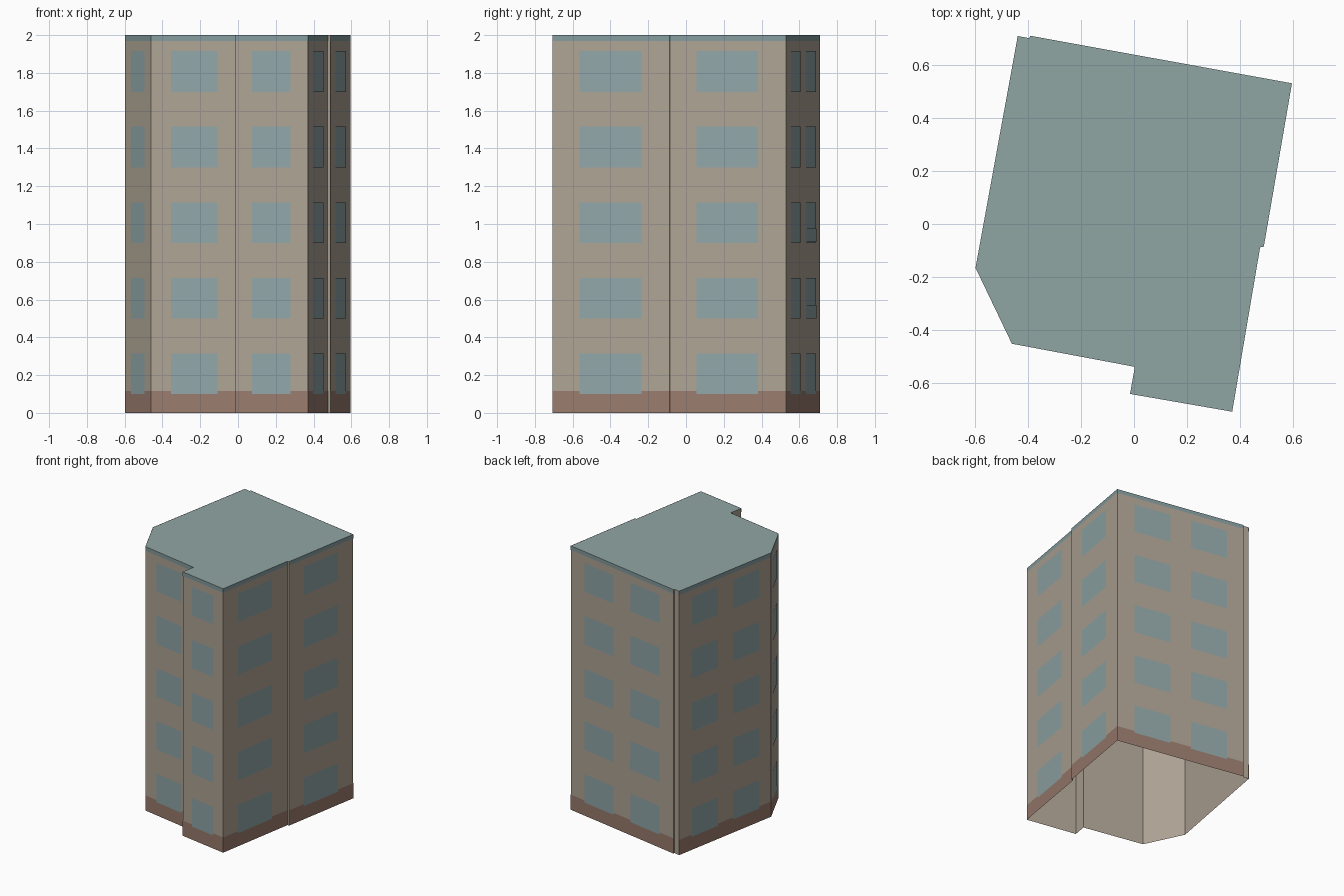
import bpy
import bmesh
from mathutils import Vector

cube = bpy.data.objects.get("Cube")
if cube:
    bpy.data.objects.remove(cube, do_unlink=True)


def material(name, rgb):
    mat = bpy.data.materials.new(name)
    mat.use_nodes = True
    mat.diffuse_color = (*rgb, 1)
    mat.node_tree.nodes["Principled BSDF"].inputs["Base Color"].default_value = (*rgb, 1)
    return mat


wall_mat = material("beige wall", (0.43, 0.37, 0.30))
glass_mat = material("blue grey glass", (0.28, 0.38, 0.39))
roof_mat = material("grey green roof", (0.28, 0.38, 0.37))
base_mat = material("brown base", (0.32, 0.20, 0.155))
trim_mat = material("blue grey trim", (0.23, 0.33, 0.34))

HEIGHT = 2.0
ONE = [(0.23, 0.76)]
TWO = [(0.135, 0.42), (0.583, 0.867)]

# Footprint corners, counter-clockwise, each with the windows of the wall that follows
OUTLINE = [
    (-0.597, -0.165, ONE),    # cut corner
    (-0.46, -0.451, ONE),     # front, recessed
    (0.003, -0.538, None),    # front step
    (-0.015, -0.64, ONE),     # front, projecting
    (0.37, -0.707, ONE),      # side, front half
    (0.475, -0.088, None),    # side step
    (0.489, -0.085, ONE),     # side, back half
    (0.595, 0.53, TWO),       # back
    (-0.391, 0.709, None),    # back step
    (-0.394, 0.700, None),    # narrow back strip
    (-0.438, 0.708, TWO),     # other side
]
corners = [Vector((x, y, 0)) for x, y, _ in OUTLINE]
UP = Vector((0, 0, 1))


def finish(bm, name, mat):
    mesh = bpy.data.meshes.new(name)
    bm.to_mesh(mesh)
    bm.free()
    mesh.materials.append(mat)
    obj = bpy.data.objects.new(name, mesh)
    bpy.context.collection.objects.link(obj)
    return obj


def panel(bm, a, b, span, low, high, gap):
    """Add an upright panel just outside the wall from a to b."""
    out = (b - a).cross(UP).normalized() * gap
    p, q = (a.lerp(b, t) + out for t in span)
    points = (p + UP * low, q + UP * low, q + UP * high, p + UP * high)
    bm.faces.new([bm.verts.new(v) for v in points])


walls, roof = bmesh.new(), bmesh.new()
base, trim, windows, sills = (bmesh.new() for _ in range(4))

# Roof slab surface
roof.faces.new([roof.verts.new(c + UP * HEIGHT) for c in corners])

for i, (_, _, spans) in enumerate(OUTLINE):
    a, b = corners[i], corners[(i + 1) % len(corners)]
    panel(walls, a, b, (0, 1), 0, HEIGHT, 0)
    if not spans:
        continue
    # Base course, roof trim and five storeys of windows
    panel(base, a, b, (0, 1), 0, 0.115, 0.001)
    panel(trim, a, b, (0, 1), 1.97, HEIGHT, 0.001)
    for span in spans:
        for storey in range(5):
            low = 0.1 + 0.4 * storey
            panel(windows, a, b, span, low, low + 0.215, 0.002)

# Slightly raised lower panes on the back and the far side
back, far = corners[7:9], (corners[10], corners[0])
for low in (0.5, 0.905):
    panel(sills, *back, TWO[1], low, low + 0.07, 0.005)
panel(sills, *far, TWO[0], 0.905, 0.975, 0.005)

bmesh.ops.remove_doubles(walls, verts=walls.verts, dist=0.0001)
finish(walls, "walls", wall_mat)
finish(roof, "roof", roof_mat)
finish(base, "base_course", base_mat)
finish(trim, "roof_trim", trim_mat)
finish(windows, "windows", glass_mat)
finish(sills, "raised_panes", glass_mat)
